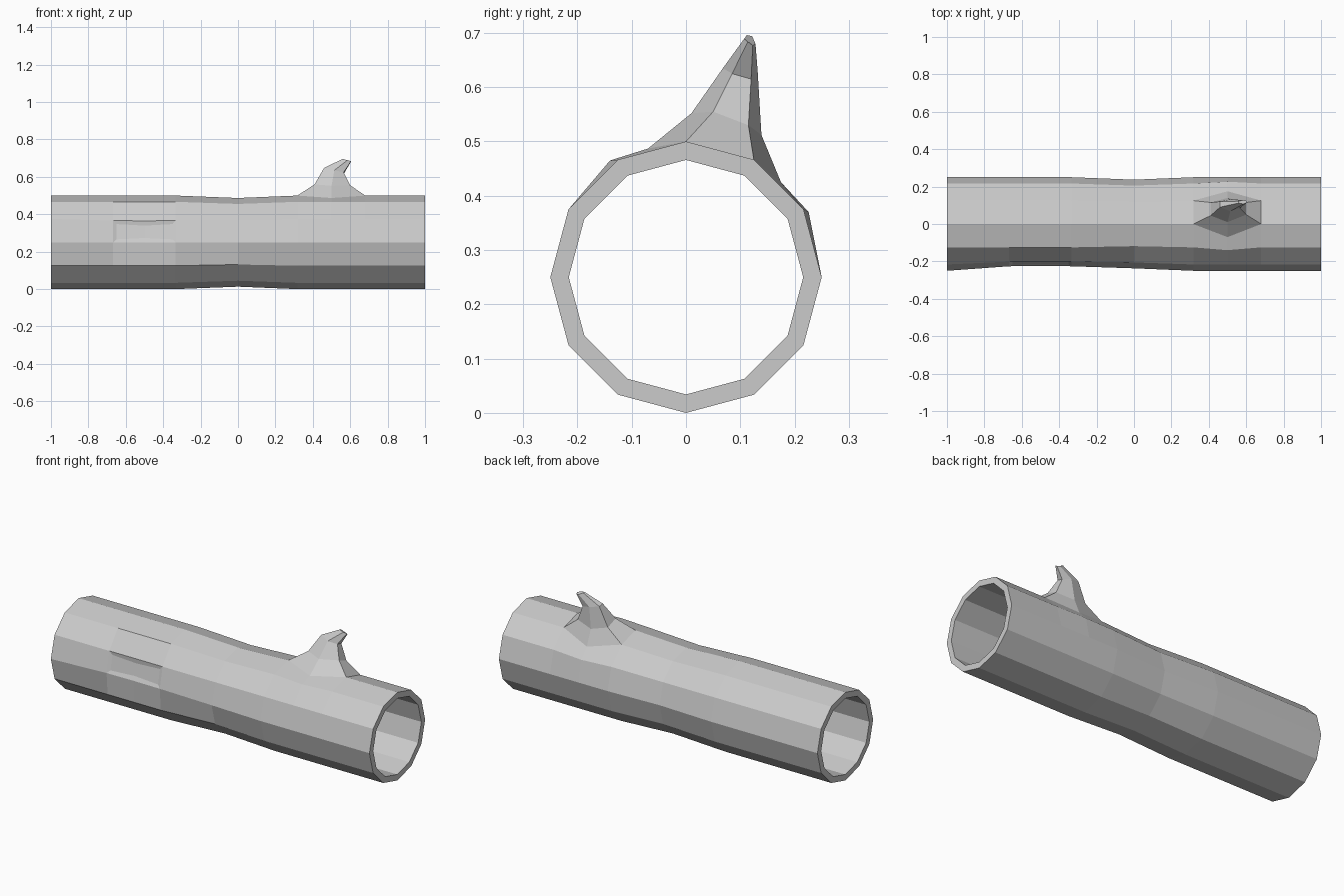
import bpy, bmesh
from math import sin, cos, radians

if "Cube" in bpy.data.objects:
    bpy.data.objects.remove(bpy.data.objects["Cube"])

SIDES, RO, RI, CZ = 12, 0.25, 0.216, 0.25
XS = [-1, -0.667, -0.5, -0.333, 0, 0.317, 0.5, 0.68, 1]

# Worn flat patch on the front: (ring, side) -> radius
radius = {(1, 9): 0.226, (2, 9): 0.224, (3, 9): 0.226,
          (1, 10): 0.232, (2, 10): 0.23, (3, 10): 0.232}
# Points pushed outward around the branch root: (ring, side) -> (y, z)
moved = {(6, 11): (-0.14, 0.465), (6, 0): (-0.07, 0.487),
         (6, 1): (0.175, 0.425), (6, 2): (0.226, 0.37)}

bm = bmesh.new()


def point(x, k, r):
    a = radians(360 / SIDES * k)
    return bm.verts.new((x, r * sin(a), CZ + r * cos(a)))


def bridge(a, b):
    n = len(a)
    return [bm.faces.new((a[i], a[(i + 1) % n], b[(i + 1) % n], b[i])) for i in range(n)]


# Outer bark, pinched at the middle
rings = []
for i, x in enumerate(XS):
    ring = []
    for k in range(SIDES):
        v = point(x, k, radius.get((i, k), 0.237 if x == 0 else RO))
        if (i, k) in moved:
            v.co.y, v.co.z = moved[i, k]
        ring.append(v)
    rings.append(ring)

knot = []
for i in range(len(XS) - 1):
    for k in range(SIDES):
        if i in (5, 6) and k == 0:
            continue  # left open for the branch
        m = (k + 1) % SIDES
        f = bm.faces.new((rings[i][k], rings[i][m], rings[i + 1][m], rings[i + 1][k]))
        if i in (1, 2) and k == 9:
            knot.append(f)

# Hollow core and rim faces at both ends
inner = [[point(x, k, RI) for k in range(SIDES)] for x in (-1, 1)]
bridge(inner[1], inner[0])
bridge(inner[0], rings[0])
bridge(rings[-1], inner[1])

# Hooked branch stub, lofted from the opening
loop = [rings[5][0], rings[6][0], rings[7][0], rings[7][1], rings[6][1], rings[5][1]]
sections = [
    [(.41, .045, .56), (.5, .01, .552), (.6, .05, .555),
     (.6, .115, .53), (.5, .139, .512), (.41, .115, .535)],
    [(.46, .09, .648), (.515, .068, .635), (.565, .085, .625),
     (.565, .12, .615), (.515, .132, .63), (.46, .12, .642)],
    [(.56, .112, .696), (.585, .107, .689), (.604, .114, .684),
     (.602, .123, .677), (.585, .128, .68), (.56, .122, .694)],
]
for section in sections:
    nxt = [bm.verts.new(p) for p in section]
    bridge(loop, nxt)
    loop = nxt
bm.faces.new(loop)

# Shallow knot in the worn patch
bm.normal_update()
bmesh.ops.recalc_face_normals(bm, faces=bm.faces)
bmesh.ops.inset_region(bm, faces=knot, thickness=0.025, depth=-0.006)
bmesh.ops.recalc_face_normals(bm, faces=bm.faces)

mesh = bpy.data.meshes.new("hollow_log")
bm.to_mesh(mesh)
bm.free()
bpy.context.collection.objects.link(bpy.data.objects.new("hollow_log", mesh))
